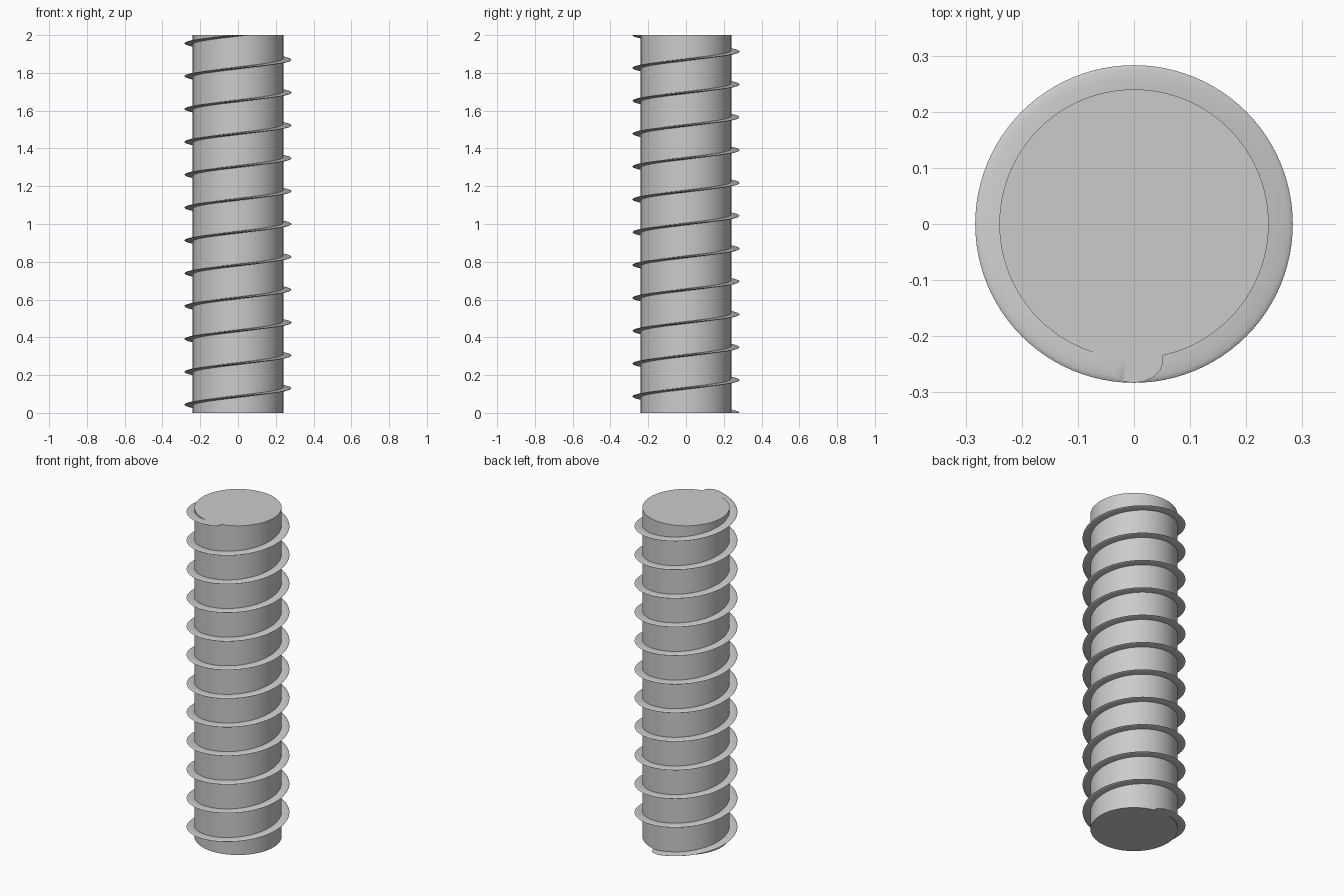
import bpy, bmesh
from math import sin, cos, pi, radians

cube = bpy.data.objects.get("Cube")
if cube:
    bpy.data.objects.remove(cube)

HEIGHT, CORE_R, THREAD_R = 2.0, 0.24, 0.283
HALF_THICK = 0.006
TURNS = 11.5
PITCH = HEIGHT / TURNS
STEPS_PER_TURN = 96

steel = bpy.data.materials.new("light grey")
steel.use_nodes = True
grey = (0.6, 0.6, 0.6, 1)
steel.diffuse_color = grey
steel.node_tree.nodes["Principled BSDF"].inputs["Base Color"].default_value = grey


def finish(bm, name):
    """Turn a bmesh into a smooth-shaded object."""
    bmesh.ops.recalc_face_normals(bm, faces=bm.faces)
    mesh = bpy.data.meshes.new(name)
    bm.to_mesh(mesh)
    bm.free()
    mesh.materials.append(steel)
    obj = bpy.data.objects.new(name, mesh)
    bpy.context.collection.objects.link(obj)
    bpy.ops.object.select_all(action="DESELECT")
    obj.select_set(True)
    bpy.context.view_layer.objects.active = obj
    bpy.ops.object.shade_smooth_by_angle(angle=radians(35))
    return obj


# Core rod
bm = bmesh.new()
bmesh.ops.create_cone(bm, cap_ends=True, segments=STEPS_PER_TURN,
                      radius1=CORE_R, radius2=CORE_R, depth=HEIGHT)
bmesh.ops.translate(bm, verts=bm.verts, vec=(0, 0, HEIGHT / 2))
finish(bm, "core_rod")

# Thread cross-section: half ellipse standing on the rod, rooted inside it
arc = [pi * i / 10 - pi / 2 for i in range(11)]
profile = [(CORE_R - 0.01, -HALF_THICK)]
profile += [(CORE_R + (THREAD_R - CORE_R) * cos(a), HALF_THICK * sin(a)) for a in arc]
profile += [(CORE_R - 0.01, HALF_THICK)]

# Right-handed helical sweep, run past both ends and then trimmed flush
bm = bmesh.new()
extra = STEPS_PER_TURN // 8
rings = []
for step in range(-extra, int(TURNS * STEPS_PER_TURN) + extra + 1):
    turn = step / STEPS_PER_TURN
    angle = pi / 2 + 2 * pi * turn
    rings.append([bm.verts.new((r * cos(angle), r * sin(angle), PITCH * turn + dz))
                  for r, dz in profile])
count = len(profile)
for low, high in zip(rings, rings[1:]):
    for i in range(count):
        j = (i + 1) % count
        bm.faces.new((low[i], low[j], high[j], high[i]))
for z, direction in ((0, -1), (HEIGHT, 1)):
    cut = bmesh.ops.bisect_plane(
        bm, geom=bm.verts[:] + bm.edges[:] + bm.faces[:], dist=1e-6,
        plane_co=(0, 0, z), plane_no=(0, 0, direction), clear_outer=True)
    edges = [e for e in cut["geom_cut"] if isinstance(e, bmesh.types.BMEdge)]
    bmesh.ops.triangle_fill(bm, edges=edges, use_beauty=True)
finish(bm, "spiral_thread")
